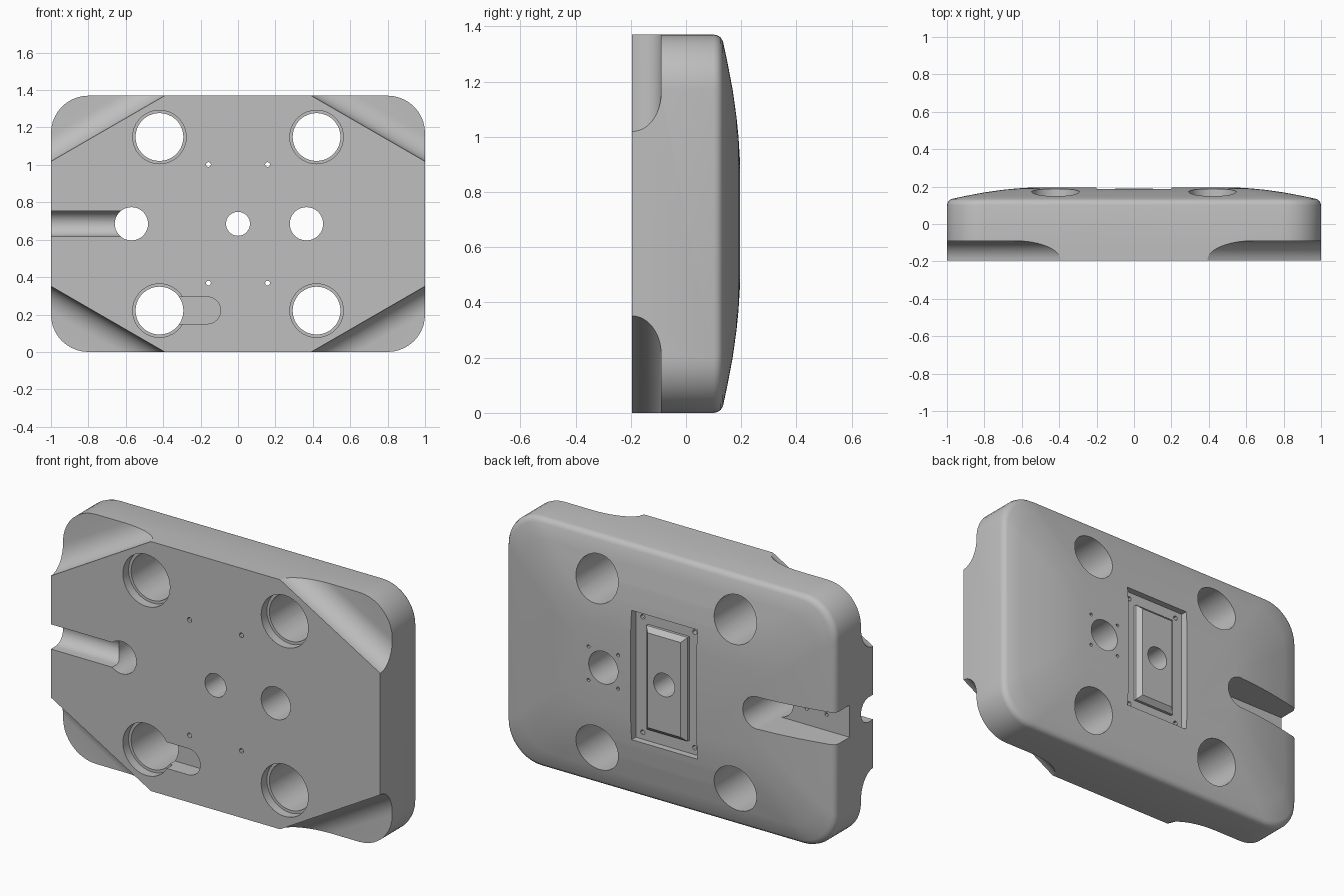
import bpy, bmesh
from math import cos, sin, pi
from mathutils import Vector

cube = bpy.data.objects.get("Cube")
if cube:
    bpy.data.objects.remove(cube, do_unlink=True)

MID = 0.685      # height of the plate centre
FRONT = -0.195   # front plane

grey = bpy.data.materials.new("plain grey")
grey.use_nodes = True
grey.diffuse_color = (0.52, 0.52, 0.52, 1)
grey.node_tree.nodes["Principled BSDF"].inputs["Base Color"].default_value = (0.52, 0.52, 0.52, 1)


def add_object(name, bm):
    bmesh.ops.recalc_face_normals(bm, faces=bm.faces)
    mesh = bpy.data.meshes.new(name)
    bm.to_mesh(mesh)
    bm.free()
    mesh.materials.append(grey)
    obj = bpy.data.objects.new(name, mesh)
    bpy.context.collection.objects.link(obj)
    return obj


def loft(name, rings):
    bm = bmesh.new()
    loops = [[bm.verts.new(p) for p in ring] for ring in rings]
    n = len(loops[0])
    for a, b in zip(loops, loops[1:]):
        for i in range(n):
            j = (i + 1) % n
            bm.faces.new((a[i], a[j], b[j], b[i]))
    bm.faces.new(loops[0])
    bm.faces.new(loops[-1])
    return add_object(name, bm)


def prism(name, points, shift):
    return loft(name, [points, [p + Vector(shift) for p in points]])


def cylinder(name, x, z, r, y0, y1, sides=36):
    ring = [Vector((x + r * cos(2 * pi * i / sides), y0, z + r * sin(2 * pi * i / sides)))
            for i in range(sides)]
    return prism(name, ring, (0, y1 - y0, 0))


def box(name, x0, x1, y0, y1, z0, z1):
    ring = [Vector((x, y0, z)) for x, z in ((x0, z0), (x1, z0), (x1, z1), (x0, z1))]
    return prism(name, ring, (0, y1 - y0, 0))


def rounded_rect(hx, hz, r, y, steps=10):
    ring = []
    for k, (sx, sz) in enumerate(((1, 1), (-1, 1), (-1, -1), (1, -1))):
        for i in range(steps + 1):
            a = pi / 2 * (k + i / steps)
            ring.append(Vector((sx * (hx - r) + r * cos(a), y, MID + sz * (hz - r) + r * sin(a))))
    return ring


def modify(obj, kind, **settings):
    mod = obj.modifiers.new(kind, kind)
    for key, value in settings.items():
        setattr(mod, key, value)
    bpy.context.view_layer.objects.active = obj
    bpy.ops.object.modifier_apply(modifier=mod.name)


def cut(body, cutter):
    cutter.hide_render = True
    modify(body, "BOOLEAN", operation="DIFFERENCE", solver="EXACT", object=cutter)
    bpy.data.objects.remove(cutter, do_unlink=True)


# Plate with rounded rim and shallow domed back
profile = [(0, FRONT), (0, 0.1), (0.003, 0.114), (0.011, 0.126), (0.025, 0.134), (0.1, 0.15),
           (0.2, 0.169), (0.3, 0.183), (0.37, 0.19), (0.45, 0.195)]
plate = loft("base_plate", [rounded_rect(1 - d, MID - d, 0.2 * (1 - d), y) for d, y in profile])

# Diagonal coves on the four front corners
for sx in (-1, 1):
    for sz in (-1, 1):
        n = Vector((0.5 * sx, 0, 0.866 * sz))
        u = Vector((0.866 * sx, 0, -0.5 * sz))
        start = Vector((0.695 * sx, 0, MID + 0.51 * sz)) - u * 0.8
        arc = [(0.12 - 0.12 * cos(i * pi / 24), FRONT + 0.105 * sin(i * pi / 24)) for i in range(13)]
        arc += [(0.8, -0.09), (0.8, -0.3), (0, -0.3)]
        cut(plate, prism("corner_cove", [start + n * a + Vector((0, y, 0)) for a, y in arc], u * 1.6))

# Four large through holes with counterbores, and small screw holes
for sx in (-1, 1):
    for sz in (-1, 1):
        x, z = 0.42 * sx, MID + 0.464 * sz
        cut(plate, cylinder("mount_hole", x, z, 0.128, -0.4, 0.4))
        cut(plate, cylinder("counterbore", x, z, 0.143, -0.4, -0.145))

# Keyhole pocket beside the lower hole
end = [Vector((-0.165 + 0.072 * cos(a), -0.4, 0.222 + 0.072 * sin(a)))
       for a in (pi * (i / 16 - 0.5) for i in range(17))]
end += [Vector((-0.42, -0.4, 0.294)), Vector((-0.42, -0.4, 0.15))]
cut(plate, prism("keyhole_pocket", end, (0, 0.3, 0)))

# Side holes on the middle line
cut(plate, cylinder("side_hole", 0.366, MID, 0.089, -0.4, 0.4))
cut(plate, cylinder("cable_hole", -0.57, MID, 0.089, -0.4, 0.4))

# Round-bottomed cable groove in the front
groove = [Vector((-1.2, -0.158 + 0.068 * sin(a), MID + 0.068 * cos(a)))
          for a in (pi * i / 16 for i in range(17))]
groove += [Vector((-1.2, -0.4, MID - 0.068)), Vector((-1.2, -0.4, MID + 0.068))]
cut(plate, prism("cable_groove", groove, (0.58, 0, 0)))

# Open slot in the back with two screw holes
cut(plate, box("back_slot", -1.2, -0.57, 0.01, 0.4, MID - 0.088, MID + 0.088))
for x in (-0.74, -0.86):
    cut(plate, cylinder("slot_screw_hole", x, MID, 0.01, -0.04, 0.1, 12))

# Rectangular recess in the back with its raised pad
cut(plate, box("back_recess", -0.2, 0.2, 0.15, 0.4, MID - 0.355, MID + 0.355))
pad_rings = [(0.125, 0.285, 0.14), (0.125, 0.285, 0.165), (0.1, 0.26, 0.19)]
pad = loft("raised_pad", [[Vector((sx * hx, y, MID + sz * hz))
                           for sx, sz in ((-1, -1), (1, -1), (1, 1), (-1, 1))]
                          for hx, hz, y in pad_rings])
modify(plate, "BOOLEAN", operation="UNION", solver="EXACT", object=pad)
bpy.data.objects.remove(pad, do_unlink=True)
cut(plate, cylinder("centre_hole", 0, MID, 0.064, -0.4, 0.4))

for sx in (-1, 1):
    for sz in (-1, 1):
        cut(plate, cylinder("recess_screw_hole", 0.158 * sx, MID + 0.317 * sz, 0.013, -0.4, 0.4, 12))
        cut(plate, cylinder("small_screw_hole", 0.366 + 0.09 * sx, MID + 0.092 * sz, 0.009, 0.1, 0.4, 12))

# Smooth curved faces, keep edges crisp
bpy.ops.object.select_all(action="DESELECT")
plate.select_set(True)
bpy.context.view_layer.objects.active = plate
bpy.ops.object.shade_smooth_by_angle(angle=pi / 6)
